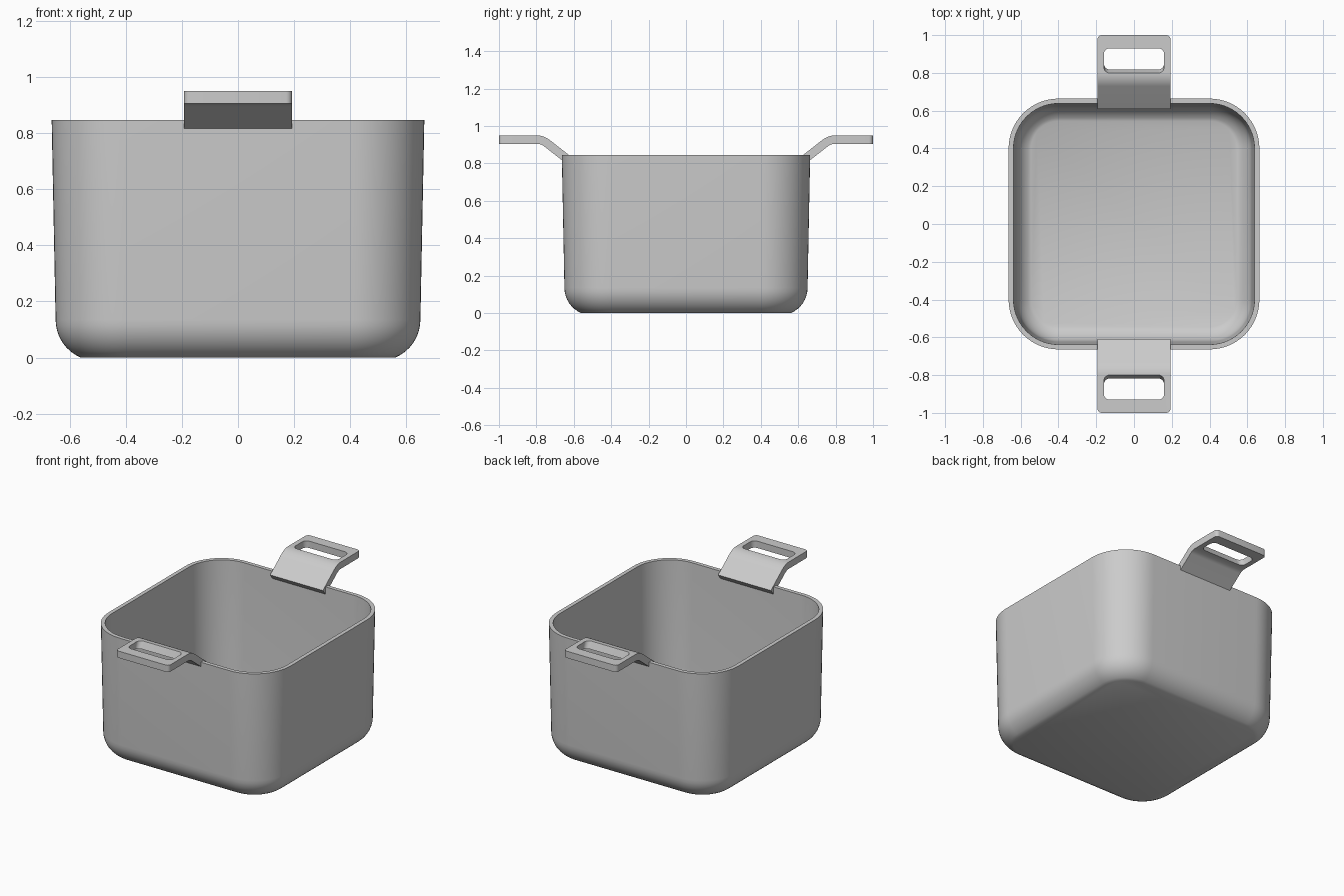
import bpy, bmesh, math

cube = bpy.data.objects.get("Cube")
if cube:
    bpy.data.objects.remove(cube, do_unlink=True)

metal = bpy.data.materials.new("light grey metal")
metal.use_nodes = True
grey = (0.6, 0.6, 0.6, 1)
metal.diffuse_color = grey
metal.node_tree.nodes["Principled BSDF"].inputs["Base Color"].default_value = grey


def make_object(name, bm):
    bmesh.ops.recalc_face_normals(bm, faces=bm.faces[:])
    mesh = bpy.data.meshes.new(name)
    bm.to_mesh(mesh)
    bm.free()
    mesh.materials.append(metal)
    obj = bpy.data.objects.new(name, mesh)
    bpy.context.collection.objects.link(obj)
    return obj


def smooth(obj):
    bpy.ops.object.select_all(action="DESELECT")
    obj.select_set(True)
    bpy.context.view_layer.objects.active = obj
    bpy.ops.object.shade_smooth_by_angle(angle=math.radians(30))


def rounded_rect(hx, hy, r, steps):
    pts = []
    for q, (sx, sy) in enumerate([(1, 1), (-1, 1), (-1, -1), (1, -1)]):
        for i in range(steps + 1):
            a = math.pi / 2 * (q + i / steps)
            pts.append((sx * (hx - r) + r * math.cos(a),
                        sy * (hy - r) + r * math.sin(a)))
    return pts


def bridge(bm, a, b):
    for i in range(len(a)):
        j = (i + 1) % len(a)
        bm.faces.new((a[i], a[j], b[j], b[i]))


# Pot: rounded square rings following the outer then the inner wall
CORNER = 0.40


def wall_profile(base, side, top, z0, z1, rim):
    """Half widths and heights from the floor edge up to the rim."""
    pts, steps = [], 8
    sweep = math.radians(68)
    for i in range(steps + 1):
        a = sweep * (1 - i / steps)
        h = side - (side - base) * (1 - math.cos(a)) / (1 - math.cos(sweep))
        z = z1 - (z1 - z0) * math.sin(a) / math.sin(sweep)
        pts.append((h, z))
    return pts + [(top, rim)]


outer = wall_profile(0.56, 0.65, 0.664, 0, 0.135, 0.846)
inner = wall_profile(0.545, 0.623, 0.638, 0.027, 0.145, 0.846)
bm = bmesh.new()
rings = []
for half, z in outer + inner[::-1]:
    rings.append([bm.verts.new((x, y, z))
                  for x, y in rounded_rect(half, half, half - CORNER, 14)])
for a, b in zip(rings, rings[1:]):
    bridge(bm, a, b)
bm.faces.new(rings[0])
bm.faces.new(rings[-1])
smooth(make_object("pot_body", bm))


# Handle: bent strap with a grip slot
def handle_profile():
    cy, cz, bend, steps = 0.80, 0.835, math.radians(38), 8
    sides = []
    for r, end in ((0.115, 0.61), (0.07, 0.638)):
        side = [(1.0, cz + r)]
        for i in range(steps + 1):
            a = bend * i / steps
            side.append((cy - r * math.sin(a), cz + r * math.cos(a)))
        y, z = side[-1]
        side.append((end, z - (y - end) * math.tan(bend)))
        sides.append(side)
    return sides[0] + sides[1][::-1]


def make_handle(name, turn):
    bm = bmesh.new()
    left, right = [[bm.verts.new((x, y, z)) for y, z in handle_profile()]
                   for x in (0.193, -0.193)]
    bridge(bm, left, right)
    bm.faces.new(left)
    bm.faces.new(right)
    tips = [e for e in bm.edges
            if all(v.co.y > 0.99 for v in e.verts)
            and abs(e.verts[0].co.x - e.verts[1].co.x) < 0.01]
    bmesh.ops.bevel(bm, geom=tips, offset=0.022, segments=5,
                    profile=0.5, affect="EDGES")
    handle = make_object(name, bm)

    # Slot cutter with a slanted inner wall
    bm = bmesh.new()
    loops = []
    for z, near in ((0.85, 0.838), (0.905, 0.818), (0.95, 0.799), (1.0, 0.778)):
        far = 0.93
        mid, hy = (far + near) / 2, (far - near) / 2
        loops.append([bm.verts.new((x, y + mid, z))
                      for x, y in rounded_rect(0.16, hy, 0.032, 6)])
    for a, b in zip(loops, loops[1:]):
        bridge(bm, a, b)
    bm.faces.new(loops[0])
    bm.faces.new(loops[-1])
    cutter = make_object(name + "_slot_cutter", bm)
    cutter.hide_render = True

    cut = handle.modifiers.new("slot", "BOOLEAN")
    cut.operation = "DIFFERENCE"
    cut.solver = "EXACT"
    cut.object = cutter
    bpy.ops.object.select_all(action="DESELECT")
    handle.select_set(True)
    bpy.context.view_layer.objects.active = handle
    bpy.ops.object.modifier_apply(modifier=cut.name)
    bpy.data.objects.remove(cutter, do_unlink=True)
    smooth(handle)
    handle.rotation_euler.z = turn


make_handle("back_handle", 0)
make_handle("front_handle", math.pi)
